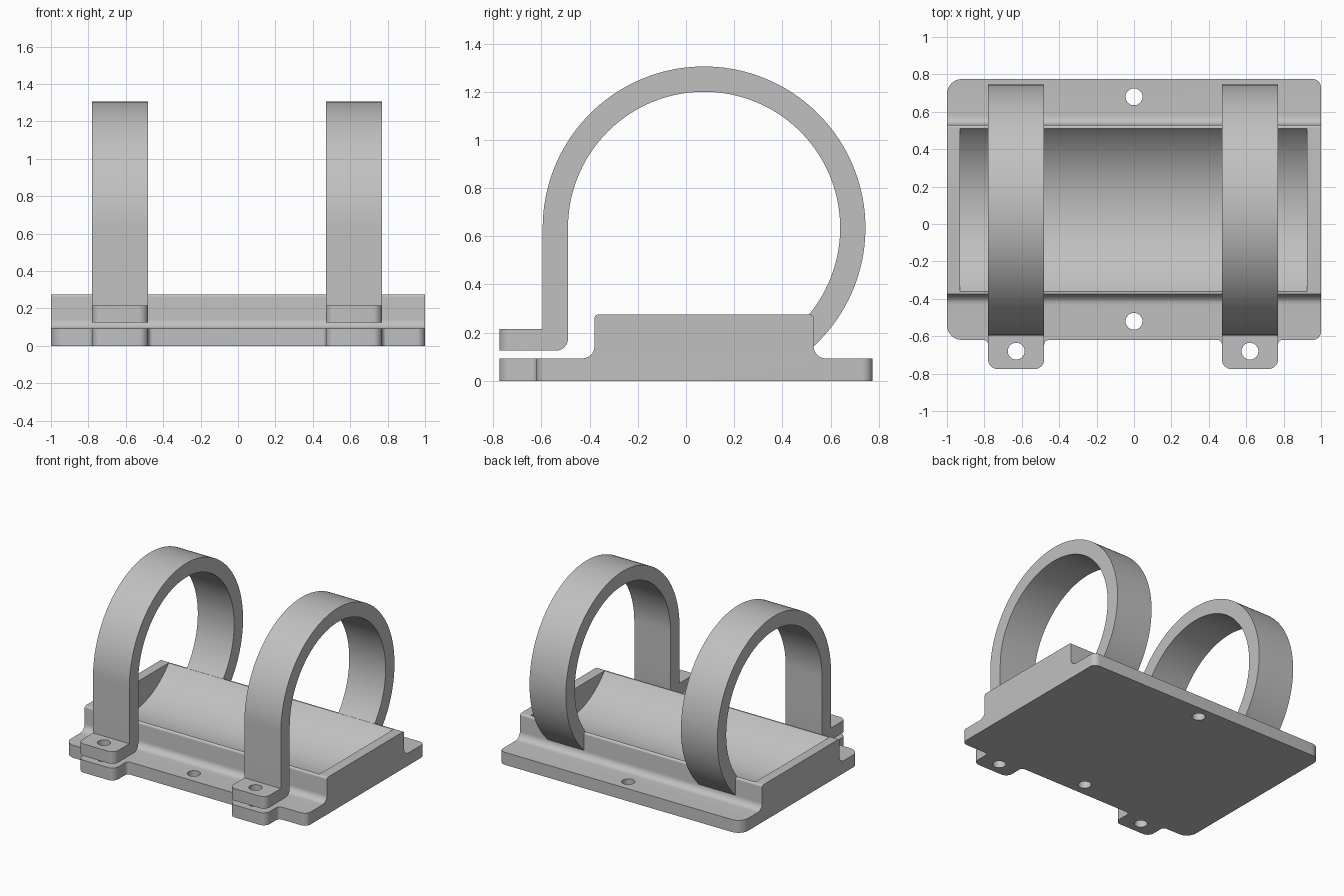
import bpy, bmesh
from math import sin, cos, tan, radians
from mathutils import Vector

cube = bpy.data.objects.get("Cube")
if cube:
    bpy.data.objects.remove(cube, do_unlink=True)

grey = bpy.data.materials.new("light grey")
grey.use_nodes = True
GREY = (0.53, 0.53, 0.53, 1)
grey.diffuse_color = GREY
grey.node_tree.nodes["Principled BSDF"].inputs["Base Color"].default_value = GREY

AXIS_Y, AXIS_Z = 0.075, 0.635      # centre of the clamped tube
R_IN, R_OUT = 0.565, 0.67
STRAPS = {"right": (-0.78, -0.48), "left": (0.47, 0.77)}
TAB_Y, HOLE_Y, HOLE_R = -0.775, -0.68, 0.045


def rounded(corners, steps=8):
    """Outline from (u, v, radius) corners, each one filleted."""
    pts = []
    for i, (u, v, r) in enumerate(corners):
        p = Vector((u, v))
        if r == 0:
            pts.append(p)
            continue
        a = (Vector(corners[i - 1][:2]) - p).normalized()
        b = (Vector(corners[(i + 1) % len(corners)][:2]) - p).normalized()
        half = a.angle(b) / 2
        centre = p + (a + b).normalized() * (r / sin(half))
        start = p + a * (r / tan(half)) - centre
        end = p + b * (r / tan(half)) - centre
        sweep = start.angle_signed(end)
        for k in range(steps + 1):
            t = -sweep * k / steps
            pts.append(centre + Vector((start.x * cos(t) - start.y * sin(t),
                                        start.x * sin(t) + start.y * cos(t))))
    return pts


def arc(u, v, r, a0, a1, steps):
    angles = [radians(a0 + (a1 - a0) * k / steps) for k in range(steps + 1)]
    return [Vector((u + r * cos(t), v + r * sin(t))) for t in angles]


def prism(name, outline, lo, hi, along):
    """Extrude an outline along x (outline is y, z) or z (outline is x, y)."""
    bm = bmesh.new()
    place = (lambda p: (lo, p.x, p.y)) if along == "x" else (lambda p: (p.x, p.y, lo))
    face = bm.faces.new([bm.verts.new(place(p)) for p in outline])
    ext = bmesh.ops.extrude_face_region(bm, geom=[face])
    verts = [e for e in ext["geom"] if isinstance(e, bmesh.types.BMVert)]
    move = (hi - lo, 0, 0) if along == "x" else (0, 0, hi - lo)
    bmesh.ops.translate(bm, verts=verts, vec=move)
    bmesh.ops.recalc_face_normals(bm, faces=bm.faces)
    mesh = bpy.data.meshes.new(name)
    bm.to_mesh(mesh)
    bm.free()
    mesh.materials.append(grey)
    obj = bpy.data.objects.new(name, mesh)
    bpy.context.collection.objects.link(obj)
    return obj


def activate(obj):
    bpy.ops.object.select_all(action="DESELECT")
    obj.select_set(True)
    bpy.context.view_layer.objects.active = obj


def cut(obj, tool, operation="DIFFERENCE"):
    mod = obj.modifiers.new("cut", "BOOLEAN")
    mod.object, mod.operation, mod.solver = tool, operation, "EXACT"
    tool.hide_render = True
    activate(obj)
    bpy.ops.object.modifier_apply(modifier=mod.name)
    bpy.data.objects.remove(tool, do_unlink=True)


def drill(obj, x, y):
    hole = arc(x, y, HOLE_R, 0, 350, 35)
    cut(obj, prism("hole_cutter", hole, -0.1, 0.5, "z"))


def smooth(obj):
    activate(obj)
    bpy.ops.object.shade_smooth_by_angle(angle=radians(30))


# Base: side profile trimmed to the plate outline with its two tabs
side = rounded([(-0.9, 0, 0), (0.9, 0, 0), (0.9, 0.093, 0), (0.53, 0.093, 0.05),
                (0.53, 0.275, 0.015), (-0.38, 0.275, 0.015),
                (-0.38, 0.093, 0.05), (-0.9, 0.093, 0)])
base = prism("base", side, -1.1, 1.1, "x")
FRONT, BACK = -0.62, 0.775
plan = [(-1, FRONT, 0.08)]
for x0, x1 in STRAPS.values():
    plan += [(x0, FRONT, 0.025), (x0, TAB_Y, 0.05), (x1, TAB_Y, 0.05), (x1, FRONT, 0.025)]
plan += [(1, FRONT, 0.045), (1, BACK, 0.045), (-1, BACK, 0.08)]
cut(base, prism("plan_cutter", rounded(plan), -0.1, 0.5, "z"), "INTERSECT")

# Cradle trough and mounting holes
trough = arc(AXIS_Y, AXIS_Z, R_IN, 0, 357.5, 143)
cut(base, prism("trough_cutter", trough, -0.93, 0.925, "x"))
for y in (0.68, -0.52):
    drill(base, 0, y)
for x0, x1 in STRAPS.values():
    drill(base, (x0 + x1) / 2, HOLE_Y)
smooth(base)

# Straps: hoop, straight leg and a bolted foot
for label, (x0, x1) in STRAPS.items():
    foot = rounded([(-0.595, 0.215, 0), (TAB_Y, 0.215, 0), (TAB_Y, 0.125, 0),
                    (-0.49, 0.125, 0.05), (-0.49, 0.4, 0)])
    hoop = (arc(AXIS_Y, AXIS_Z, R_IN, 180, -39.5, 88)
            + arc(AXIS_Y, AXIS_Z, R_OUT, -49, 180, 92))
    strap = prism(label + "_strap", foot + hoop, x0, x1, "x")
    trim = rounded([(x0, TAB_Y, 0.05), (x1, TAB_Y, 0.05), (x1 + 0.1, -0.7, 0),
                    (x1 + 0.1, 1, 0), (x0 - 0.1, 1, 0), (x0 - 0.1, -0.7, 0)])
    trim = rounded([(x0, TAB_Y, 0.05), (x1, TAB_Y, 0.05), (x1, -0.65, 0),
                    (x1 + 0.1, -0.65, 0), (x1 + 0.1, 1, 0), (x0 - 0.1, 1, 0),
                    (x0 - 0.1, -0.65, 0), (x0, -0.65, 0)])
    cut(strap, prism("foot_cutter", trim, -0.1, 1.5, "z"), "INTERSECT")
    drill(strap, (x0 + x1) / 2, HOLE_Y)
    smooth(strap)
